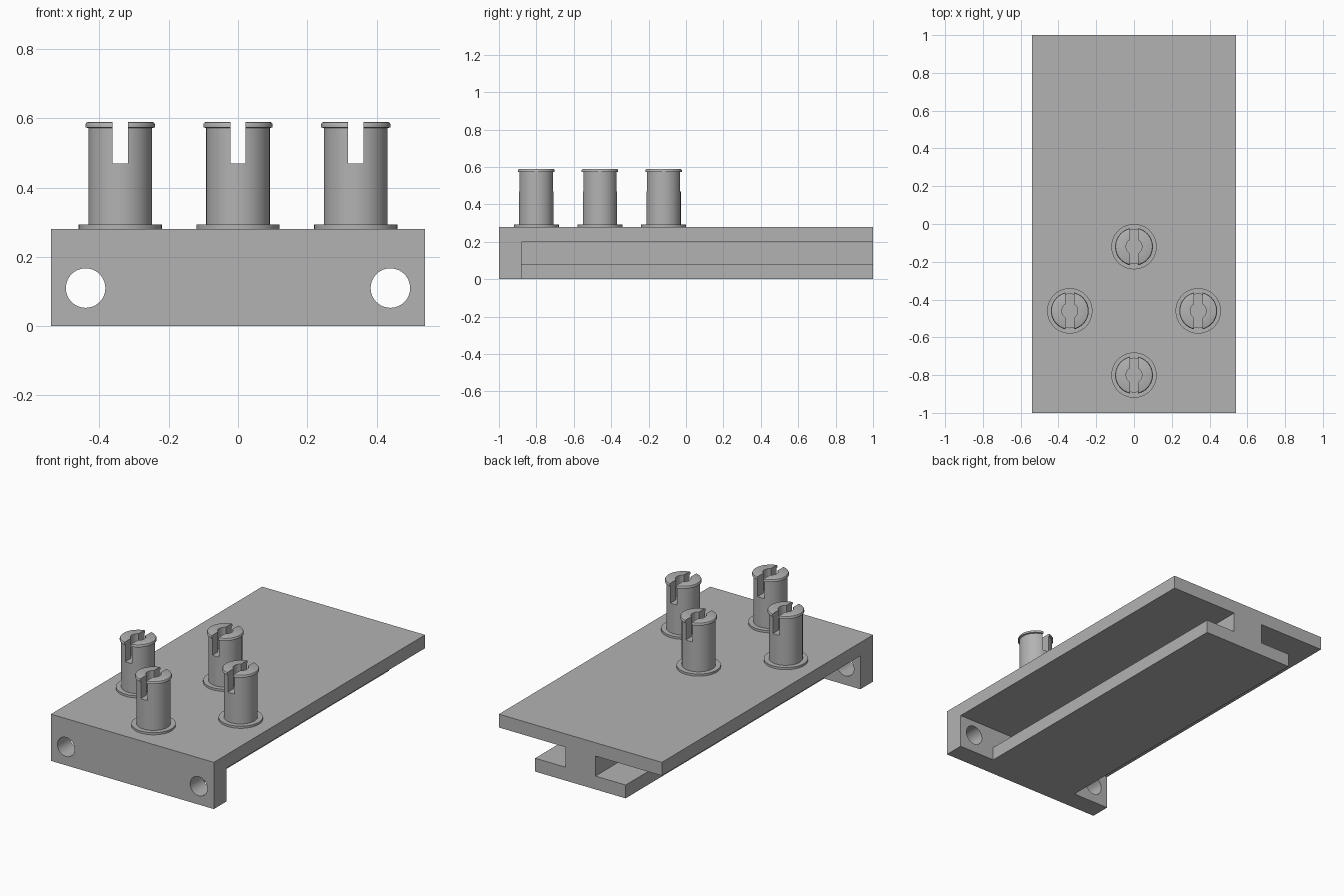
import bpy, bmesh, math
from mathutils import Matrix

if "Cube" in bpy.data.objects:
    bpy.data.objects.remove(bpy.data.objects["Cube"], do_unlink=True)

grey = bpy.data.materials.new("plain grey")
grey.use_nodes = True
grey.diffuse_color = (0.45, 0.45, 0.45, 1)
grey.node_tree.nodes["Principled BSDF"].inputs["Base Color"].default_value = grey.diffuse_color


def make_object(name, bm):
    bmesh.ops.recalc_face_normals(bm, faces=bm.faces)
    mesh = bpy.data.meshes.new(name)
    bm.to_mesh(mesh)
    bm.free()
    mesh.materials.append(grey)
    ob = bpy.data.objects.new(name, mesh)
    bpy.context.collection.objects.link(ob)
    return ob


def box(name, x, y, z):
    bm = bmesh.new()
    size = [b - a for a, b in (x, y, z)]
    centre = [(a + b) / 2 for a, b in (x, y, z)]
    bmesh.ops.create_cube(bm, size=1, matrix=Matrix.Translation(centre) @ Matrix.Diagonal((*size, 1)))
    return make_object(name, bm)


def cylinder(name, radius, depth, centre, rotation=Matrix()):
    bm = bmesh.new()
    bmesh.ops.create_cone(bm, cap_ends=True, segments=48, radius1=radius, radius2=radius,
                          depth=depth, matrix=Matrix.Translation(centre) @ rotation)
    return make_object(name, bm)


def lathe(name, profile, segments=64):
    bm = bmesh.new()
    rings = []
    for r, z in profile:
        angles = [math.tau * i / segments for i in range(segments)]
        rings.append([bm.verts.new((r * math.cos(a), r * math.sin(a), z)) for a in angles])
    for low, high in zip(rings, rings[1:]):
        for i in range(segments):
            j = (i + 1) % segments
            bm.faces.new((low[i], low[j], high[j], high[i]))
    bm.faces.new(rings[0])
    bm.faces.new(rings[-1])
    return make_object(name, bm)


def combine(ob, tool, operation):
    mod = ob.modifiers.new("join", "BOOLEAN")
    mod.operation = operation
    mod.solver = "EXACT"
    mod.object = tool
    select(ob)
    bpy.ops.object.modifier_apply(modifier=mod.name)
    bpy.data.objects.remove(tool, do_unlink=True)


def select(ob):
    bpy.ops.object.select_all(action="DESELECT")
    ob.select_set(True)
    bpy.context.view_layer.objects.active = ob


def smooth(ob):
    select(ob)
    bpy.ops.object.shade_smooth_by_angle(angle=math.radians(35))


# I-shaped slide: wide deck, narrow web and bottom flange
half = [(0.3, 0), (0.3, 0.08), (0.1, 0.08), (0.1, 0.2), (0.54, 0.2), (0.54, 0.28)]
outline = half + [(-x, z) for x, z in reversed(half)]
bm = bmesh.new()
face = bm.faces.new([bm.verts.new((x, -0.94, z)) for x, z in outline])
new = bmesh.ops.extrude_face_region(bm, geom=[face])["geom"]
bmesh.ops.translate(bm, verts=[v for v in new if isinstance(v, bmesh.types.BMVert)], vec=(0, 1.94, 0))
body = make_object("slide_body", bm)

# Front end plate with two through holes
combine(body, box("end_plate", (-0.54, 0.54), (-1, -0.88), (0, 0.28)), "UNION")
for side in (-1, 1):
    hole = cylinder("hole_cutter", 0.057, 0.4, (side * 0.44, -0.94, 0.11),
                    Matrix.Rotation(math.pi / 2, 4, "X"))
    combine(body, hole, "DIFFERENCE")
smooth(body)

# Slotted snap peg: foot ring, shaft and rounded lip
peg = lathe("peg_front", [(0.12, 0.28), (0.12, 0.293), (0.092, 0.293), (0.092, 0.572), (0.1, 0.574),
                          (0.1, 0.583), (0.097, 0.588), (0.092, 0.59)])
combine(peg, box("slot_cutter", (-0.022, 0.022), (-0.2, 0.2), (0.47, 0.7)), "DIFFERENCE")
combine(peg, cylinder("bore_cutter", 0.042, 0.23, (0, 0, 0.585)), "DIFFERENCE")
smooth(peg)

# Four pegs in a diamond
peg.location = (0, -0.8, 0)
for name, x, y in (("peg_back", 0, -0.12), ("peg_left", 0.34, -0.46), ("peg_right", -0.34, -0.46)):
    copy = peg.copy()
    copy.name = name
    copy.location = (x, y, 0)
    bpy.context.collection.objects.link(copy)
